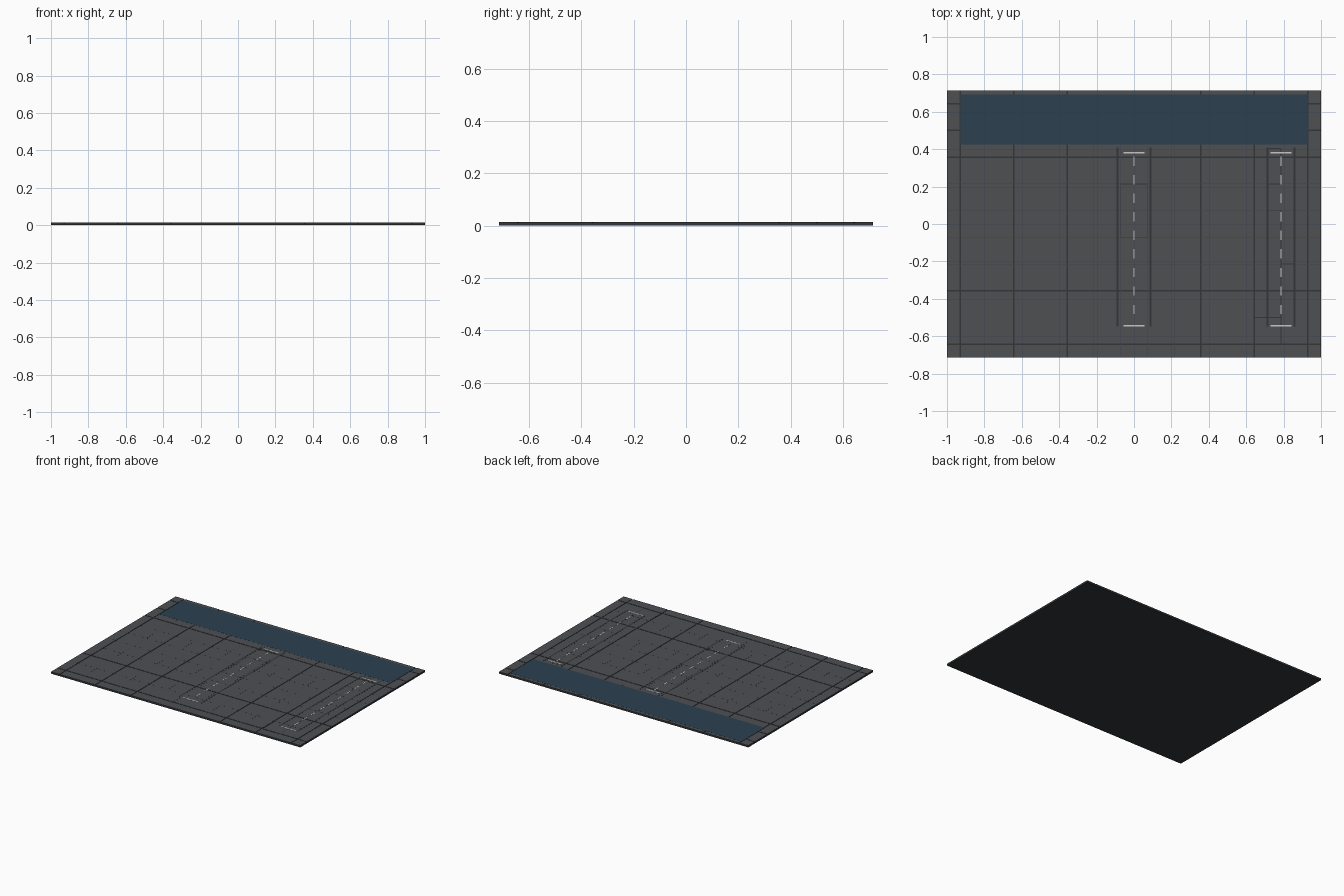
import bpy, bmesh

if "Cube" in bpy.data.objects:
    bpy.data.objects.remove(bpy.data.objects["Cube"])

def material(name, rgb):
    m = bpy.data.materials.new(name)
    m.diffuse_color = (*rgb, 1)
    m.use_nodes = True
    m.node_tree.nodes["Principled BSDF"].inputs["Base Color"].default_value = m.diffuse_color
    return m

GREY = material("concrete grey", (0.074, 0.079, 0.086))
SEAM = material("seam grey", (0.055, 0.059, 0.065))
DARK = material("dark joint", (0.033, 0.036, 0.040))
BLUE = material("water blue", (0.025, 0.051, 0.078))
WHITE = material("marking white", (0.58, 0.59, 0.58))

def plates(name, rects, z0, z1, mat):
    """One object made of boxes, each rect = (x0, x1, y0, y1)."""
    bm = bmesh.new()
    for x0, x1, y0, y1 in rects:
        vs = bmesh.ops.create_cube(bm, size=1)["verts"]
        for v in vs:
            v.co = (x1 if v.co.x > 0 else x0,
                    y1 if v.co.y > 0 else y0,
                    z1 if v.co.z > 0 else z0)
    me = bpy.data.meshes.new(name)
    bm.to_mesh(me)
    bm.free()
    me.materials.append(mat)
    ob = bpy.data.objects.new(name, me)
    bpy.context.collection.objects.link(ob)

def vline(x, y0, y1, w):
    return (x - w / 2, x + w / 2, y0, y1)

def hline(y, x0, x1, w):
    return (x0, x1, y - w / 2, y + w / 2)

T = 1 / 7                 # paving module
HY = 5 * T                # half depth
TOP = 0.0138

# Dark foundation
plates("foundation", [(-1, 1, -HY, HY)], 0, 0.0118, DARK)

# Concrete slabs with wide open joints between them
g = 0.004
xs = [-1] + [k * T for k in (-6.5, -4.5, -2.5, 2.5, 4.5, 6.5)] + [1]
ys = [-HY] + [k * T for k in (-4.5, -2.5, 2.5, 3.5, 4.5)] + [HY]
slabs = []
for i in range(len(xs) - 1):
    for j in range(len(ys) - 1):
        slabs.append((xs[i] + (g if i else 0),
                      xs[i + 1] - (g if i < len(xs) - 2 else 0),
                      ys[j] + (g if j else 0),
                      ys[j + 1] - (g if j < len(ys) - 2 else 0)))
plates("paving_slabs", slabs, 0.0118, TOP, GREY)

# Faint seams on the paving module
wide_x, wide_y = (2.5, 4.5, 6.5), (2.5, 4.5)
seams = [vline(k * T, -HY + .001, 0.42, 0.002) for k in
         [n + 0.5 for n in range(-7, 7)] if abs(k) not in wide_x]
seams += [hline(k * T, -.999, .999, 0.002) for k in
          [n + 0.5 for n in range(-5, 3)] if abs(k) not in wide_y]
plates("fine_seams", seams, TOP - 0.001, TOP + 0.0002, SEAM)

# Darker outlines round the replaced slabs
w = 0.004
outlines = []
for x0, x1, y0, y1 in [(-.5 * T, .5 * T, -.5 * T, 1.5 * T),
                       (.715, 5.5 * T, 1.5 * T, .404),
                       (.715, 5.5 * T, -3.5 * T, .5 * T),
                       (5.5 * T, .857, -2.5 * T, -1.5 * T),
                       (4.5 * T, 5.5 * T, -4.5 * T, -3.5 * T)]:
    outlines += [vline(x0, y0, y1, w), vline(x1, y0, y1, w),
                 hline(y0, x0, x1, w), hline(y1, x0, x1, w)]
plates("slab_outlines", outlines, TOP - 0.001, TOP + 0.0003, DARK)

# Two lanes: dark side rails, white end bars and dashed centre line
rails, marks = [], []
for cx, half in ((0, 0.088), (5.5 * T, 0.0725)):
    rails += [vline(cx + s * half, -0.548, 0.408, 0.01) for s in (-1, 1)]
    marks += [hline(y, cx - 0.057, cx + 0.057, 0.008) for y in (0.381, -0.543)]
    marks += [vline(cx, 0.31 - i * 0.099, 0.36 - i * 0.099, 0.006)
              for i in range(9)]
plates("lane_rails", rails, TOP - 0.001, TOP + 0.0005, DARK)
plates("lane_markings", marks, TOP - 0.001, TOP + 0.0007, WHITE)

# Water strip along the back
plates("water_strip", [(-6.5 * T, 6.5 * T, 0.425, 0.692)],
       TOP - 0.001, TOP + 0.0005, BLUE)
